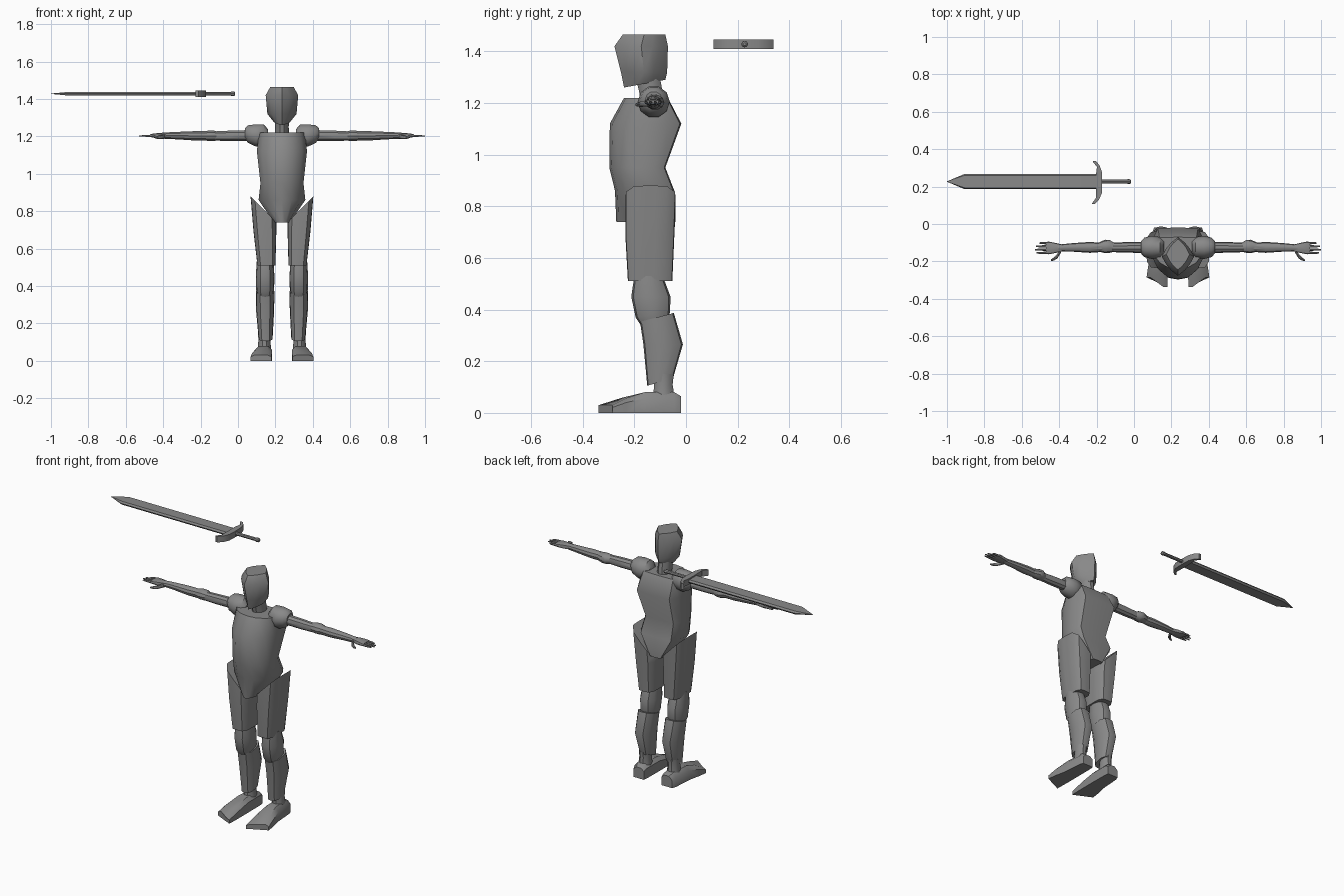
import bpy, bmesh, math
from mathutils import Vector

C = 0.235  # x of the figure's centre plane
grey = bpy.data.materials.new("plain grey")
grey.diffuse_color = (0.25, 0.25, 0.25, 1)


def finish(name, bm, angle=35):
    bmesh.ops.recalc_face_normals(bm, faces=bm.faces)
    me = bpy.data.meshes.new(name)
    bm.to_mesh(me)
    bm.free()
    me.materials.append(grey)
    ob = bpy.data.objects.new(name, me)
    bpy.context.collection.objects.link(ob)
    bpy.ops.object.select_all(action='DESELECT')
    bpy.context.view_layer.objects.active = ob
    ob.select_set(True)
    bpy.ops.object.shade_smooth_by_angle(angle=math.radians(angle))
    return ob


def section(n, p, phase=0.0):
    """Unit superellipse: p=1 diamond, 2 circle, 4 rounded box."""
    pts = []
    for i in range(n):
        a = 2 * math.pi * (i + phase) / n
        c, s = math.cos(a), math.sin(a)
        r = (abs(c) ** p + abs(s) ** p) ** (-1 / p)
        pts.append((r * c, r * s))
    return pts


def skin(name, rings, angle=35):
    """Closed skin through rings of points."""
    bm = bmesh.new()
    vs = [[bm.verts.new(p) for p in r] for r in rings]
    n = len(vs[0])
    for a, b in zip(vs, vs[1:]):
        for i in range(n):
            bm.faces.new((a[i], a[(i + 1) % n], b[(i + 1) % n], b[i]))
    bm.faces.new(vs[0][::-1])
    bm.faces.new(vs[-1])
    return finish(name, bm, angle)


def upright(name, levels, sec, s=1, angle=35):
    """Levels: z, x_min, x_max (from centre), y_min, y_max, tilt in x, tilt in y."""
    rings = []
    for z, x0, x1, y0, y1, tx, ty in levels:
        rings.append([(C + s * ((x0 + x1) / 2 + u * (x1 - x0) / 2),
                       (y0 + y1) / 2 + v * (y1 - y0) / 2,
                       z + u * tx + v * ty) for u, v in sec])
    return skin(name, rings, angle)


def along_x(name, stations, sec, s=1, angle=35):
    """Stations: x from centre, y, z, y radius, z radius."""
    return skin(name, [[(C + s * x, y + u * ry, z + v * rz) for u, v in sec]
                       for x, y, z, ry, rz in stations], angle)


def plate(name, outline, place, angle=35):
    """Two matching outlines joined into a solid; place(u, v, side)."""
    return skin(name, [[place(u, v, k) for u, v in outline] for k in (0, 1)], angle)


# torso: flat back, wedge-rounded front, hips narrowing to a keel
half = [(0, 1), (.8, .96), (1, .6), (1, -.2), (.8, -.6), (.42, -.92), (0, -1)]
torso_sec = half + [(-u, v) for u, v in half[-2:0:-1]]
upright("torso", [
    (.74, -.043, .043, -.27, -.04, 0, 0),
    (.86, -.125, .125, -.275, -.045, 0, 0),
    (.95, -.115, .115, -.297, -.08, 0, 0),
    (1.12, -.134, .134, -.295, -.018, 0, 0),
    (1.22, -.123, .123, -.24, -.07, 0, 0)], torso_sec, angle=50)

# neck and head
upright("neck", [(1.19, -.04, .04, -.175, -.085, 0, 0),
                 (1.25, -.036, .036, -.185, -.09, 0, 0),
                 (1.31, -.04, .04, -.2, -.1, 0, 0)], section(10, 2))
upright("head", [
    (1.275, -.042, .042, -.24, -.08, 0, .015),
    (1.32, -.078, .078, -.252, -.073, 0, 0),
    (1.42, -.087, .087, -.277, -.07, 0, 0),
    (1.465, -.062, .062, -.245, -.08, 0, 0)], section(12, 1.25), angle=45)

for s, side in ((1, "left"), (-1, "right")):
    # legs
    upright(side + "_thigh_guard", [
        (.51, .035, .131, -.225, -.053, 0, 0),
        (.69, .03, .152, -.235, -.045, 0, 0),
        (.81, .03, .168, -.235, -.04, .07, 0)], section(16, 5, .5), s, 45)
    upright(side + "_knee", [
        (.35, .05, .13, -.175, -.07, 0, .01),
        (.38, .042, .138, -.195, -.062, 0, .01),
        (.45, .04, .14, -.212, -.06, 0, 0),
        (.53, .045, .135, -.2, -.09, 0, 0)], section(12, 2.3), s)
    upright(side + "_shin_guard", [
        (.12, .05, .125, -.15, -.05, 0, .015),
        (.265, .042, .138, -.165, -.012, 0, 0),
        (.37, .04, .14, -.178, -.047, 0, .017)], section(12, 2.6), s)
    upright(side + "_ankle", [(.06, .058, .13, -.13, -.042, 0, 0),
                              (.11, .062, .126, -.125, -.05, 0, 0),
                              (.15, .058, .128, -.13, -.045, 0, 0)], section(10, 2), s)
    # foot: stations from heel to slanted toe (y inner, y outer, x range, height)
    foot = [(-.02, -.02, .058, .128, .065), (-.045, -.045, .055, .137, .08),
            (-.16, -.16, .054, .145, .08), (-.25, -.23, .054, .16, .058),
            (-.338, -.285, .056, .168, .03)]
    skin(side + "_foot", [[(C + s * x0, yi, 0), (C + s * x0, yi, h * .75),
                           (C + s * (x0 + .02), yi, h),
                           (C + s * (x1 - .02), yo, h),
                           (C + s * x1, yo, h * .7), (C + s * x1, yo, 0)]
                          for yi, yo, x0, x1, h in foot], 40)
    # arms
    along_x(side + "_shoulder", [
        (.075, -.125, 1.2, .035, .04), (.095, -.125, 1.205, .055, .06),
        (.14, -.125, 1.205, .062, .062), (.18, -.125, 1.212, .052, .05),
        (.198, -.125, 1.215, .032, .03)], section(10, 2), s, 40)
    along_x(side + "_upper_arm", [
        (.17, -.125, 1.205, .03, .03), (.28, -.125, 1.203, .028, .029),
        (.36, -.125, 1.202, .025, .026)], section(10, 2), s)
    along_x(side + "_elbow", [
        (.335, -.125, 1.202, .022, .022), (.365, -.12, 1.203, .034, .03),
        (.39, -.12, 1.203, .036, .03), (.43, -.124, 1.203, .022, .022)],
        section(10, 2), s)
    along_x(side + "_forearm", [
        (.4, -.125, 1.203, .024, .026), (.47, -.125, 1.203, .029, .026),
        (.56, -.125, 1.204, .023, .021), (.64, -.128, 1.204, .018, .017)],
        section(10, 2), s)
    # hand, fingers and thumb
    along_x(side + "_palm", [
        (.62, -.128, 1.204, .018, .015), (.65, -.128, 1.204, .026, .015),
        (.69, -.128, 1.204, .034, .011), (.705, -.128, 1.204, .032, .007)],
        section(10, 3), s)
    for i, tip in enumerate((.74, .76, .765, .755)):
        y = -.102 - i * .0175
        along_x("%s_finger_%d" % (side, i + 1), [
            (.685, y, 1.203, .007, .007), (.725, y, 1.203, .006, .006),
            (tip, y, 1.202, .004, .003)], section(6, 2), s)
    along_x(side + "_thumb", [
        (.625, -.14, 1.2, .012, .012), (.645, -.172, 1.196, .013, .011),
        (.665, -.188, 1.194, .008, .008), (.68, -.194, 1.193, .004, .004)],
        section(8, 2), s)

# sword blade: flat hexagonal section drawn to a point
Y, Z = .227, 1.428
blade_sec = [(-1, 0), (-.82, 1), (.82, 1), (1, 0), (.82, -1), (-.82, -1)]
along_x("sword_blade", [(-.19 - C, Y, Z, .041, .01), (-.905 - C, Y, Z, .041, .01),
                        (-1 - C, Y, Z, .001, .001)], blade_sec, angle=20)
# crossguard: curved, horns swept toward the blade
outer = [(-.205, .338), (-.185, .315), (-.172, .28), (-.17, .222),
         (-.172, .165), (-.187, .13), (-.212, .106)]
inner = [(-.226, .108), (-.203, .14), (-.204, .185), (-.205, .222),
         (-.204, .26), (-.198, .305), (-.222, .335)]
plate("sword_guard", outer + inner, lambda u, v, k: (u, v, 1.41 + k * .036), 30)
# grip
along_x("sword_grip", [(x - C, Y, Z, r, r) for x, r in
                       ((-.18, .01), (-.04, .01), (-.032, .013),
                        (-.02, .012), (-.015, .006))], section(8, 2))
